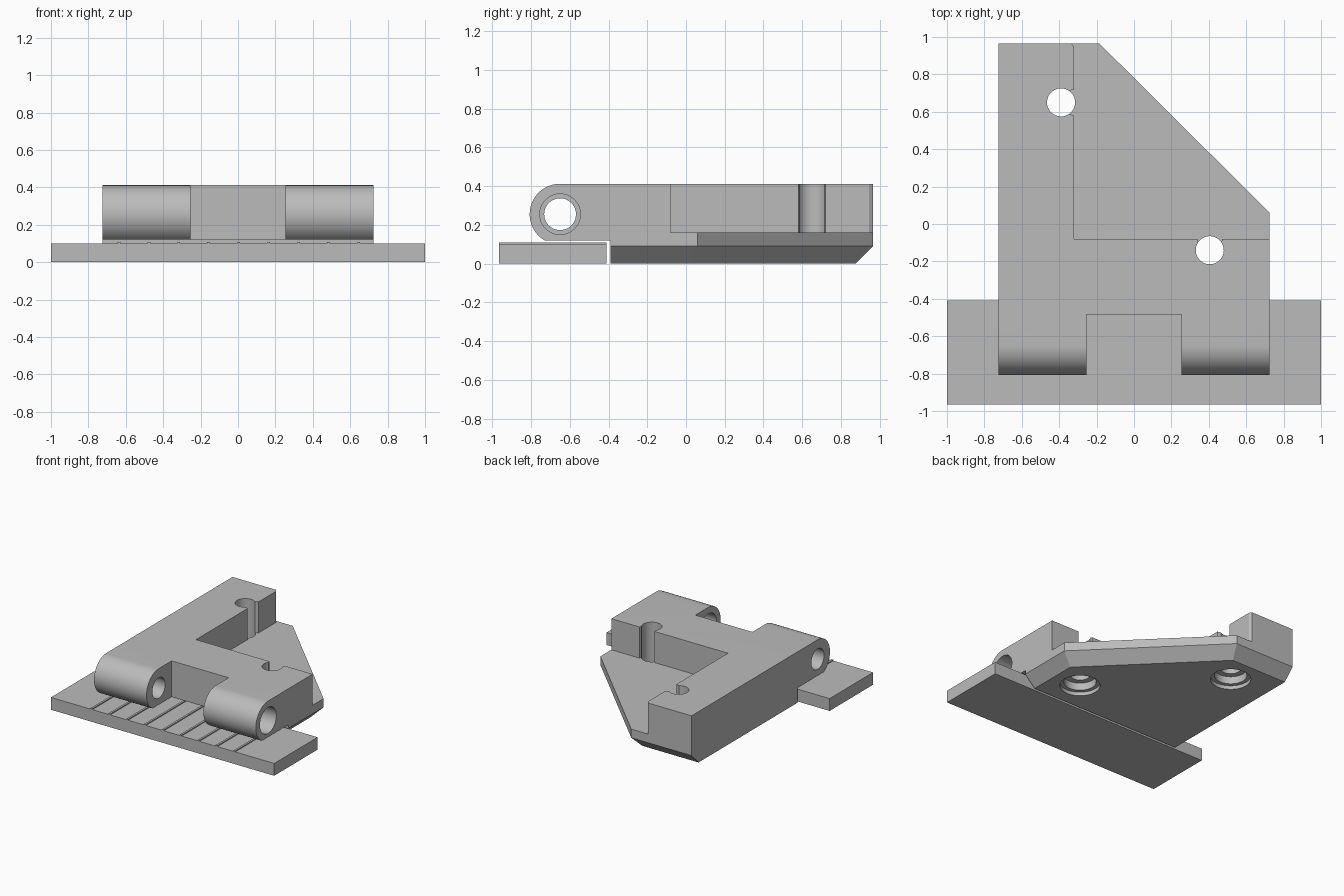
import bpy, bmesh, math
from mathutils import Vector

cube = bpy.data.objects.get("Cube")
if cube:
    bpy.data.objects.remove(cube, do_unlink=True)

grey = bpy.data.materials.new("plain grey")
grey.use_nodes = True
colour = (0.5, 0.5, 0.5, 1)
grey.diffuse_color = colour
grey.node_tree.nodes["Principled BSDF"].inputs["Base Color"].default_value = colour


def make(name, bm):
    bmesh.ops.recalc_face_normals(bm, faces=bm.faces)
    mesh = bpy.data.meshes.new(name)
    bm.to_mesh(mesh)
    bm.free()
    mesh.materials.append(grey)
    obj = bpy.data.objects.new(name, mesh)
    bpy.context.collection.objects.link(obj)
    return obj


def loft(name, lower, upper):
    """Solid between two matching loops of points."""
    bm = bmesh.new()
    a = [bm.verts.new(p) for p in lower]
    b = [bm.verts.new(p) for p in upper]
    bm.faces.new(a)
    bm.faces.new(b)
    n = len(a)
    for i in range(n):
        j = (i + 1) % n
        bm.faces.new((a[i], a[j], b[j], b[i]))
    return make(name, bm)


def prism(name, outline, z0, z1):
    return loft(name, [(x, y, z0) for x, y in outline], [(x, y, z1) for x, y in outline])


def box(name, x0, x1, y0, y1, z0, z1):
    return prism(name, [(x0, y0), (x1, y0), (x1, y1), (x0, y1)], z0, z1)


def circle(cx, cy, r, n=48):
    return [(cx + r * math.cos(math.tau * i / n), cy + r * math.sin(math.tau * i / n)) for i in range(n)]


def combine(target, tool, operation):
    """Apply a boolean and remove the tool."""
    tool.hide_render = True
    mod = target.modifiers.new("combine", "BOOLEAN")
    mod.object, mod.operation, mod.solver = tool, operation, "EXACT"
    graph = bpy.context.evaluated_depsgraph_get()
    result = bpy.data.meshes.new_from_object(target.evaluated_get(graph))
    target.modifiers.clear()
    target.data = result
    bpy.data.objects.remove(tool, do_unlink=True)


W, BACK, TOP = 0.725, 0.965, 0.412      # half width, rear edge, top height
PLATE, CHAMFER = 0.16, 0.09
PIN_Y, PIN_Z, PIN_R = -0.65, 0.255, 0.157

# Ribbed strip at the front
strip = box("ribbed_strip", -1, 1, -BACK, -0.41, 0, 0.1)
for i in range(9):
    x = -0.637 + 0.16 * i
    combine(strip, box("rib", x - 0.008, x + 0.008, -BACK, -0.41, 0.05, 0.108), "UNION")

# Hinge body: rounded side profile extruded across the width
angles = [math.radians(90 + 149 * i / 32) for i in range(33)]
side = [(PIN_Y + PIN_R * math.cos(a), PIN_Z + PIN_R * math.sin(a)) for a in angles]
side += [(-0.08, side[-1][1]), (-0.08, TOP)]
body = loft("hinge_bracket", [(-W, y, z) for y, z in side], [(W, y, z) for y, z in side])

# Rear arm, with its inner rear corner slightly eased
arm = [(-W, -0.3), (-0.32, -0.3), (-0.32, BACK - 0.02), (-0.333, BACK), (-W, BACK)]
combine(body, prism("arm", arm, 0.13, TOP), "UNION")

# Base plate with a sloped lower rim on the right, diagonal and rear
k = CHAMFER * math.tan(math.pi / 8)
top = [(-W, -0.39), (W, -0.39), (W, 0.06), (-0.185, BACK), (-W, BACK)]
low = [(-W, -0.39), (W - CHAMFER, -0.39), (W - CHAMFER, 0.06 - k),
       (-0.185 - k, BACK - CHAMFER), (-W, BACK - CHAMFER)]
plate = loft("plate", [(x, y, 0) for x, y in low], [(x, y, CHAMFER) for x, y in top])
combine(plate, prism("plate_top", top, CHAMFER, PLATE), "UNION")
combine(body, plate, "UNION")

# Gap between the two hinge knuckles
combine(body, box("gap", -0.255, 0.255, -1, -0.485, -0.1, 0.6), "DIFFERENCE")

# Pin bores, wider in the right knuckle
for x, r in ((-W, 0.082), (W, 0.105)):
    ring = circle(PIN_Y, PIN_Z, r)
    bore = loft("bore", [(x - 0.55, y, z) for y, z in ring], [(x + 0.55, y, z) for y, z in ring])
    combine(body, bore, "DIFFERENCE")

# Screw holes with stepped recesses below and an open mouth at the wall
for cx, cy, mouth in ((-0.39, 0.65, Vector((1, 0))), (0.405, -0.14, Vector((0, 1)))):
    for r, z0, z1 in ((0.075, -0.1, 0.6), (0.15, -0.1, 0.03), (0.12, -0.05, 0.09)):
        combine(body, prism("screw_hole", circle(cx, cy, r), z0, z1), "DIFFERENCE")
    across = Vector((-mouth.y, mouth.x))
    c = Vector((cx, cy))
    corners = [c + mouth * d + across * w
               for d, w in ((0.035, -0.06), (0.09, -0.075), (0.09, 0.075), (0.035, 0.06))]
    combine(body, prism("mouth", corners, PLATE, 0.6), "DIFFERENCE")

for obj in (strip, body):
    bpy.ops.object.select_all(action="DESELECT")
    obj.select_set(True)
    bpy.context.view_layer.objects.active = obj
    bpy.ops.object.shade_smooth_by_angle(angle=math.radians(25))
